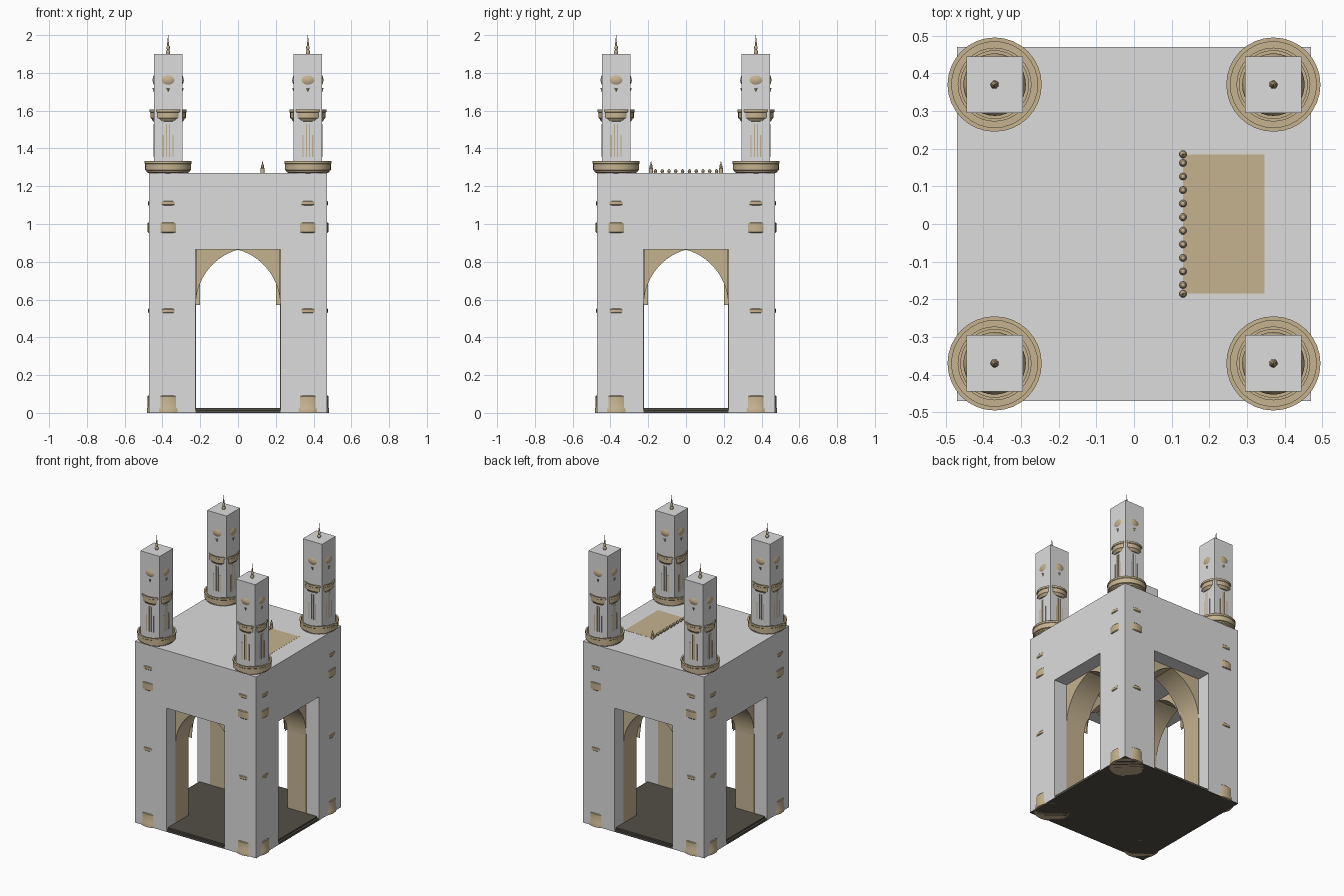
import bpy, bmesh, math
from mathutils import Matrix

if "Cube" in bpy.data.objects:
    bpy.data.objects.remove(bpy.data.objects["Cube"])


def material(name, rgb):
    m = bpy.data.materials.new(name)
    m.diffuse_color = (*rgb, 1)
    m.use_nodes = True
    m.node_tree.nodes["Principled BSDF"].inputs["Base Color"].default_value = m.diffuse_color
    return m


GREY = material("pale_grey", (0.72, 0.72, 0.72))
TAN = material("sandstone", (0.56, 0.45, 0.28))
DARK = material("dark_paving", (0.085, 0.078, 0.062))


def finish(name, bm, mat, smooth=False):
    bmesh.ops.recalc_face_normals(bm, faces=bm.faces)
    me = bpy.data.meshes.new(name)
    bm.to_mesh(me)
    bm.free()
    me.materials.append(mat)
    ob = bpy.data.objects.new(name, me)
    bpy.context.collection.objects.link(ob)
    if smooth:
        bpy.ops.object.select_all(action='DESELECT')
        ob.select_set(True)
        bpy.context.view_layer.objects.active = ob
        bpy.ops.object.shade_smooth_by_angle(angle=math.radians(35))
    return ob


def box(name, lo, hi, mat):
    bm = bmesh.new()
    bmesh.ops.create_cube(bm, size=1)
    for v in bm.verts:
        v.co = [lo[i] if v.co[i] < 0 else hi[i] for i in range(3)]
    return finish(name, bm, mat)


def lathe(name, profile, x, y, mat, n=32):
    bm = bmesh.new()
    rings = []
    for r, z in profile:
        rings.append([bm.verts.new((x + r * math.cos(2 * math.pi * k / n),
                                    y + r * math.sin(2 * math.pi * k / n), z)) for k in range(n)])
    for a, b in zip(rings, rings[1:]):
        for k in range(n):
            bm.faces.new((a[k], a[(k + 1) % n], b[(k + 1) % n], b[k]))
    bm.faces.new(rings[0][::-1])
    bm.faces.new(rings[-1])
    return finish(name, bm, mat, True)


def ring(name, r, z0, z1, x, y):
    return lathe(name, [(r - .004, z0), (r, z0 + .004), (r, z1 - .004), (r - .004, z1)], x, y, TAN)


# paving slab with a low step
box("paving", (-.469, -.469, 0), (.469, .469, .015), DARK)
box("paving_step", (-.455, -.455, .015), (.455, .455, .025), DARK)

# upper block of the gate
box("upper_block", (-.47, -.47, .866), (.47, .47, 1.27), GREY)

# pointed arches and jamb linings, one per side
W, SPRING, APEX = .2235, .57, .864
C = ((APEX - SPRING) ** 2 - W * W) / (2 * W)
R = W + C
END = math.acos(C / R)
for i in range(4):
    turn = Matrix.Rotation(i * math.pi / 2, 4, 'Z')
    bm = bmesh.new()
    for s in (-1, 1):
        pts = [(s * (R * math.cos(END * k / 16) - C), SPRING + R * math.sin(END * k / 16))
               for k in range(17)]
        top = [(p[0], .8655) for p in pts]
        for a, b, c, d in zip(pts, pts[1:], top[1:], top):
            quads = [[bm.verts.new((p[0], y, p[1])) for p in (a, b, c, d)] for y in (-.372, -.20)]
            f, g = quads
            bm.faces.new(f)
            bm.faces.new(g[::-1])
            bm.faces.new((f[0], g[0], g[1], f[1]))
    bmesh.ops.remove_doubles(bm, verts=bm.verts, dist=1e-5)
    ob = finish("arch", bm, TAN, True)
    ob.matrix_world = turn
    for s in (-1, 1):
        a, b = sorted((s * W, s * .23))
        ob = box("jamb_lining", (a, -.372, .02), (b, -.226, SPRING + .01), TAN)
        ob.matrix_world = turn

# corner piers and minarets
for sx in (-1, 1):
    for sy in (-1, 1):
        x, y = .37 * sx, .37 * sy
        xs, ys = sorted((.225 * sx, .47 * sx)), sorted((.225 * sy, .47 * sy))
        box("corner_pier", (xs[0], ys[0], .002), (xs[1], ys[1], .866), GREY)

        # round corner tower, showing through the pier faces
        lathe("tower_foot", [(.112, 0), (.112, .022), (.108, .03), (.108, .088), (.104, .092)], x, y, TAN)
        for r, z0, z1 in ((.106, .528, .552), (.108, .953, 1.008), (.106, 1.098, 1.122)):
            ring("tower_band", r, z0, z1, x, y)

        # balconies
        lathe("lower_balcony", [(.08, 1.262), (.10, 1.268), (.113, 1.275), (.115, 1.283), (.122, 1.286),
                                (.122, 1.318), (.125, 1.321), (.125, 1.333), (.114, 1.333),
                                (.114, 1.30), (.095, 1.30), (.078, 1.30)], x, y, TAN)
        lathe("upper_balcony", [(.07, 1.54), (.082, 1.545), (.088, 1.558), (.094, 1.562), (.094, 1.59),
                                (.098, 1.593), (.098, 1.606), (.09, 1.606), (.09, 1.575), (.07, 1.575)],
              x, y, TAN)

        # square minaret shaft
        box("minaret", (x - .075, y - .075, 1.26), (x + .075, y + .075, 1.9), GREY)

        # slender ribs on each face of the shaft
        for dx, z1 in ((-.026, 1.47), (-.008, 1.53), (.008, 1.53), (.026, 1.47)):
            box("shaft_rib", (x + dx - .003, y - .077, 1.355), (x + dx + .003, y + .077, z1), TAN)
            box("shaft_rib", (x - .077, y + dx - .003, 1.355), (x + .077, y + dx + .003, z1), TAN)

        # swelling dome and the leaf tips below it
        lathe("dome_swell", [(.06, 1.715), (.074, 1.735), (.08, 1.747), (.083, 1.762),
                             (.08, 1.777), (.074, 1.79), (.06, 1.81)], x, y, TAN)
        for k in range(4):
            bm = bmesh.new()
            bmesh.ops.create_cone(bm, cap_ends=True, segments=8, radius1=.002, radius2=.009,
                                  depth=.02)
            a = k * math.pi / 2
            bmesh.ops.translate(bm, verts=bm.verts,
                                vec=(x + .074 * math.cos(a), y + .074 * math.sin(a), 1.71))
            finish("leaf_tip", bm, TAN)

        # finial
        lathe("finial", [(.006, 1.895), (.011, 1.905), (.011, 1.915), (.006, 1.922), (.009, 1.93),
                         (.009, 1.938), (.004, 1.945), (.006, 1.955), (.003, 1.965), (.001, 2.0)],
              x, y, TAN, 12)

# roof terrace with a beaded railing
box("roof_terrace", (.13, -.184, 1.265), (.347, .184, 1.2708), TAN)
for k in range(10):
    yy = -.162 + .036 * k
    lathe("railing_bead", [(.004, 1.265), (.006, 1.27), (.010, 1.28), (.006, 1.288), (.002, 1.29)],
          .13, yy, TAN, 10)
for s in (-1, 1):
    lathe("railing_post", [(.011, 1.265), (.011, 1.295), (.007, 1.30), (.009, 1.307), (.004, 1.315),
                           (.001, 1.33)], .13, .185 * s, TAN, 12)
